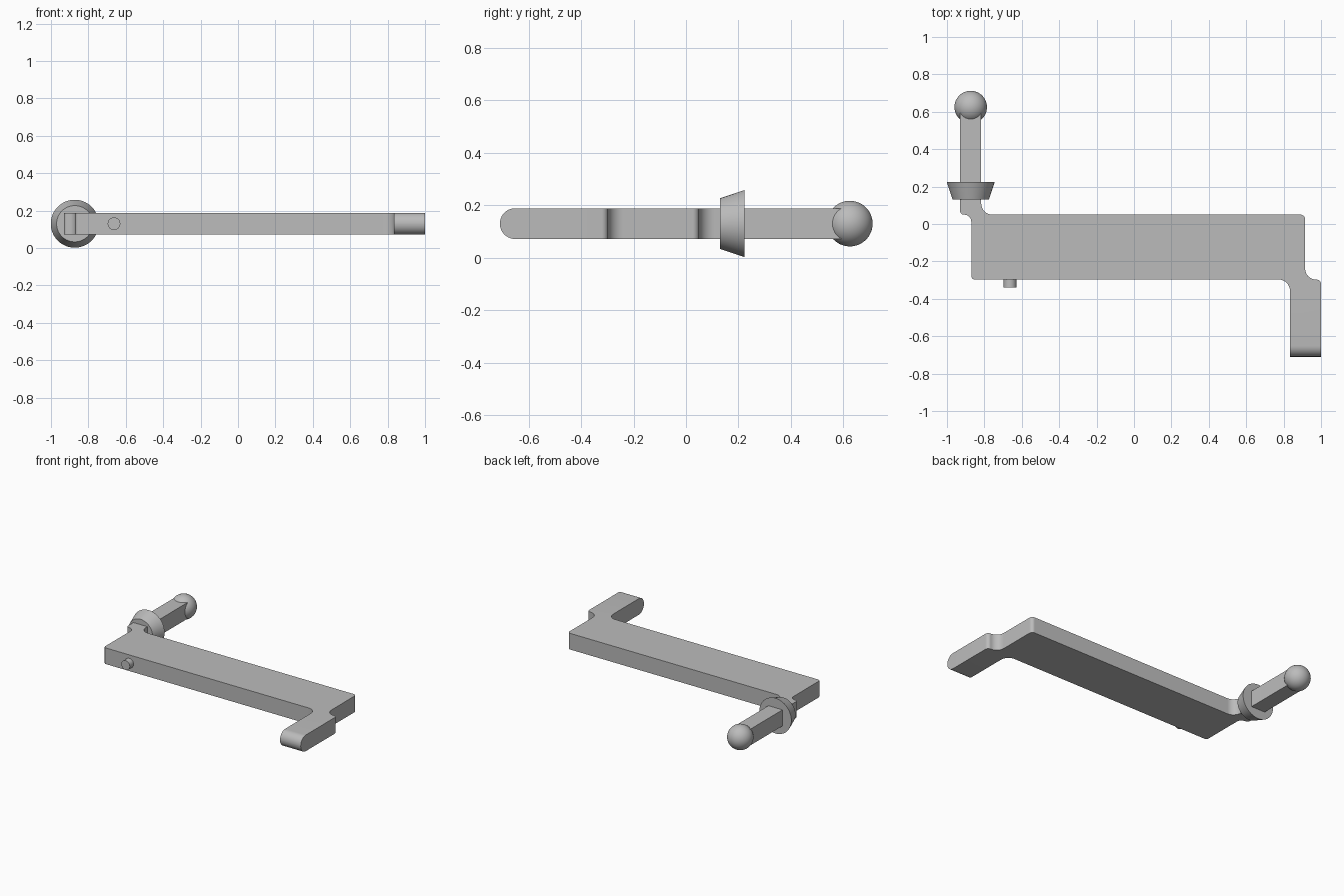
import bpy, bmesh, math
from mathutils import Vector

cube = bpy.data.objects.get("Cube")
if cube:
    bpy.data.objects.remove(cube, do_unlink=True)

MID = 0.13       # height of the centre plane
HALF = 0.0585    # half the plate thickness
ARM_X = -0.873   # axis of the rear arm

grey = bpy.data.materials.new("plain_grey")
grey.use_nodes = True
COLOUR = (0.5, 0.5, 0.5, 1)
grey.diffuse_color = COLOUR
grey.node_tree.nodes["Principled BSDF"].inputs["Base Color"].default_value = COLOUR


def finish(obj, name):
    """Name, colour and shade a part."""
    obj.name = name
    obj.data.materials.clear()
    obj.data.materials.append(grey)
    bpy.ops.object.select_all(action='DESELECT')
    obj.select_set(True)
    bpy.context.view_layer.objects.active = obj
    bpy.ops.object.shade_smooth_by_angle(angle=math.radians(30))


def rounded(corners, steps=8):
    """Replace each (x, y, radius) corner of an outline with an arc."""
    out = []
    for i, (x, y, r) in enumerate(corners):
        p = Vector((x, y))
        if not r:
            out.append(p)
            continue
        a = (Vector(corners[i - 1][:2]) - p).normalized()
        b = (Vector(corners[(i + 1) % len(corners)][:2]) - p).normalized()
        centre = p + r * (a + b)
        for k in range(steps + 1):
            t = math.pi / 2 * k / steps
            out.append(centre - r * (b * math.cos(t) + a * math.sin(t)))
    return out


# Flat plate with a short front arm and a long rear arm
outline = rounded([
    (-0.87, -0.297, 0.02), (0.834, -0.297, 0.06),
    (0.834, -0.71, 0), (1.0, -0.71, 0),
    (1.0, -0.297, 0.025), (0.915, -0.297, 0.058),
    (0.915, 0.05, 0.025), (-0.817, 0.05, 0.06),
    (-0.817, 0.625, 0), (-0.93, 0.625, 0),
    (-0.93, 0.05, 0.02), (-0.87, 0.05, 0.038),
])
bm = bmesh.new()
base = bm.faces.new([bm.verts.new((p.x, p.y, MID - HALF)) for p in outline])
top = bmesh.ops.extrude_face_region(bm, geom=[base])
bmesh.ops.translate(bm, vec=(0, 0, 2 * HALF),
                    verts=[v for v in top["geom"] if isinstance(v, bmesh.types.BMVert)])
bmesh.ops.recalc_face_normals(bm, faces=bm.faces)

# Round the tip of the front arm
tip = [e for e in bm.edges
       if all(v.co.y < -0.7 for v in e.verts)
       and abs(e.verts[0].co.z - e.verts[1].co.z) < 0.001]
bmesh.ops.bevel(bm, geom=tip, offset=HALF - 0.0005, segments=10, profile=0.5,
                affect='EDGES', clamp_overlap=False)
mesh = bpy.data.meshes.new("plate_with_arms")
bm.to_mesh(mesh)
bm.free()
plate = bpy.data.objects.new("plate_with_arms", mesh)
bpy.context.collection.objects.link(plate)
finish(plate, "plate_with_arms")

# Tapered collar on the rear arm, wide side to the back
bpy.ops.mesh.primitive_cone_add(vertices=64, radius1=0.128, radius2=0.097, depth=0.093,
                                location=(ARM_X, 0.177, MID), rotation=(math.pi / 2, 0, 0))
finish(bpy.context.object, "tapered_collar")

# Ball at the end of the rear arm
bpy.ops.mesh.primitive_uv_sphere_add(segments=48, ring_count=24, radius=0.087,
                                     location=(ARM_X, 0.625, MID))
finish(bpy.context.object, "ball_end")

# Small peg on the front edge
bpy.ops.mesh.primitive_cylinder_add(vertices=24, radius=0.034, depth=0.065,
                                    location=(-0.663, -0.308, MID), rotation=(math.pi / 2, 0, 0))
finish(bpy.context.object, "front_peg")
